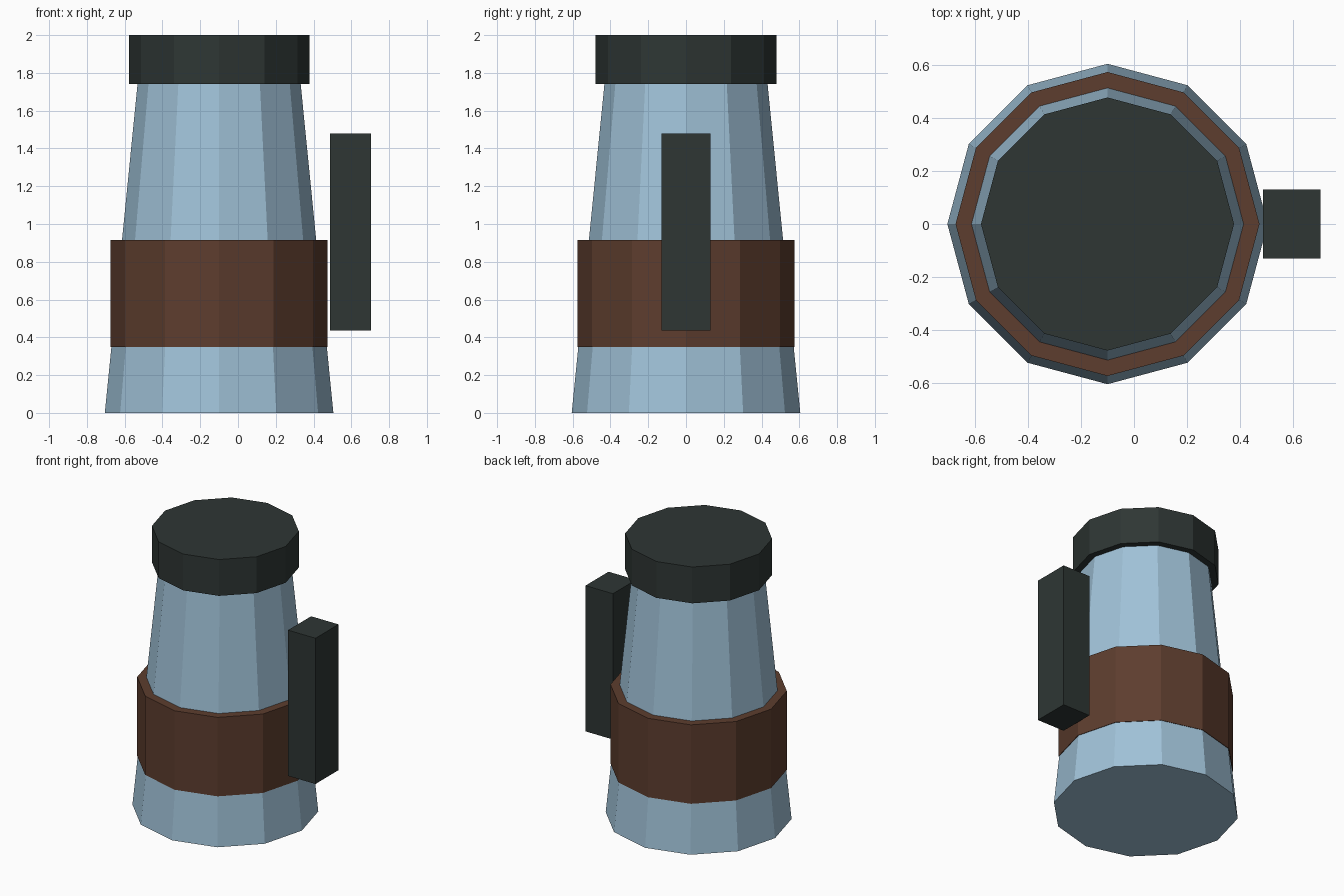
import bpy

if "Cube" in bpy.data.objects:
    bpy.data.objects.remove(bpy.data.objects["Cube"])

def srgb(r, g, b):
    def lin(c):
        c /= 255
        return c / 12.92 if c <= 0.04045 else ((c + 0.055) / 1.055) ** 2.4
    return (lin(r), lin(g), lin(b), 1.0)

def material(name, rgb):
    m = bpy.data.materials.new(name)
    m.diffuse_color = srgb(*rgb)
    m.use_nodes = True
    m.node_tree.nodes["Principled BSDF"].inputs["Base Color"].default_value = m.diffuse_color
    return m

steel = material("pale blue", (160, 194, 216))
leather = material("brown", (93, 61, 46))
dark = material("dark grey green", (46, 54, 52))

AXIS_X = -0.1  # the flask axis is offset to balance the handle

def ring_part(name, r_bottom, r_top, z0, z1, mat):
    bpy.ops.mesh.primitive_cone_add(vertices=12, radius1=r_bottom, radius2=r_top,
                                    depth=z1 - z0, location=(AXIS_X, 0, (z0 + z1) / 2))
    ob = bpy.context.object
    ob.name = name
    ob.data.materials.append(mat)

# Tapered body, wrapped band and lid
ring_part("body", 0.605, 0.432, 0.0, 1.74, steel)
ring_part("band", 0.574, 0.574, 0.35, 0.915, leather)
ring_part("lid", 0.478, 0.478, 1.74, 2.0, dark)

# Upright handle block at the right side
bpy.ops.mesh.primitive_cube_add(size=1, location=(0.596, 0, 0.958))
handle = bpy.context.object
handle.name = "handle"
handle.scale = (0.217, 0.26, 1.043)
bpy.ops.object.transform_apply(location=False, rotation=False, scale=True)
handle.data.materials.append(dark)
